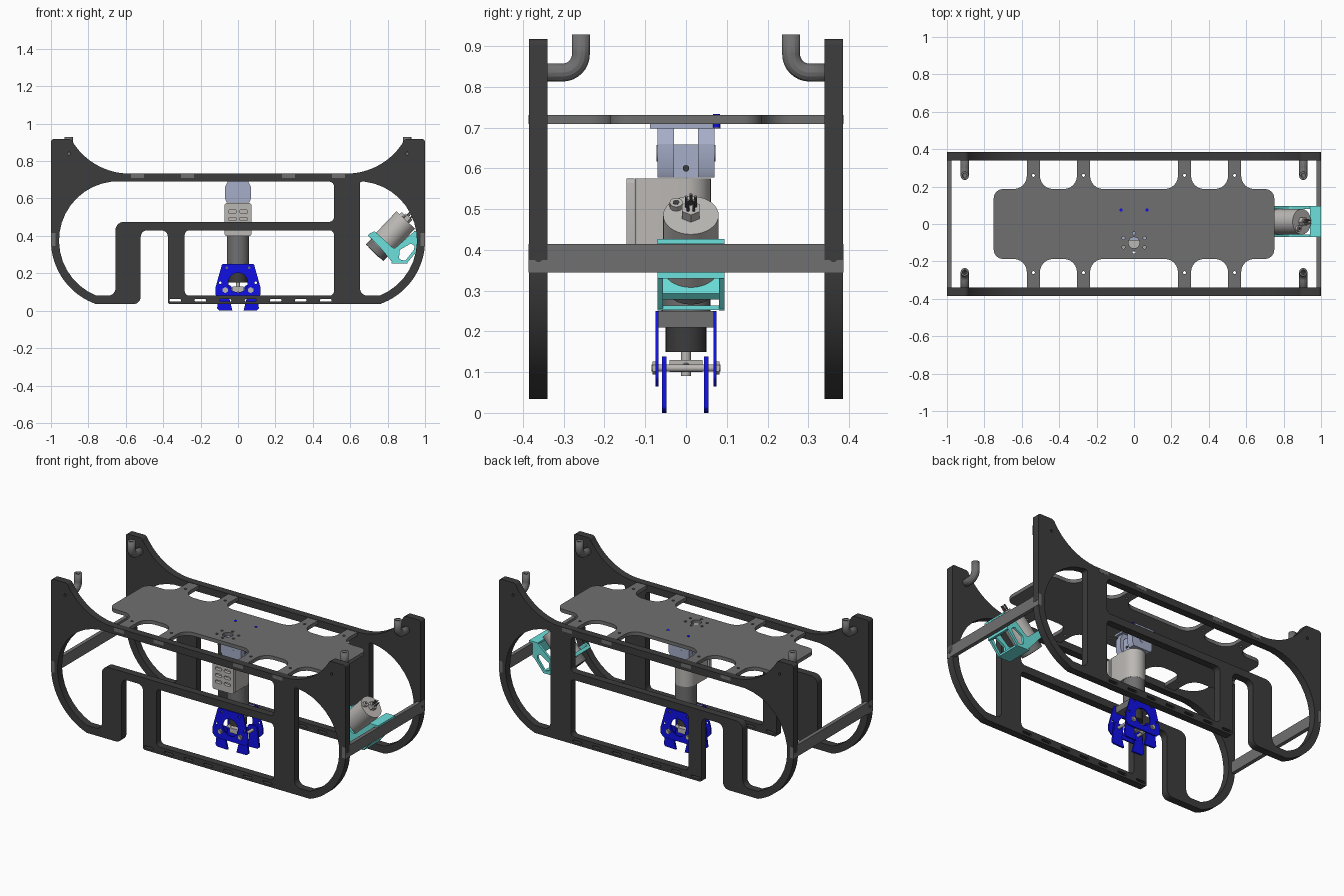
import bpy, math
from mathutils import Vector
from math import radians, cos, sin, pi

if "Cube" in bpy.data.objects:
    bpy.data.objects.remove(bpy.data.objects["Cube"])


def material(name, rgb):
    m = bpy.data.materials.new(name)
    m.diffuse_color = (*rgb, 1)
    m.use_nodes = True
    m.node_tree.nodes["Principled BSDF"].inputs["Base Color"].default_value = m.diffuse_color
    return m


DARK = material("dark_grey", (0.045, 0.045, 0.045))
MID = material("mid_grey", (0.16, 0.16, 0.16))
LIGHT = material("warm_grey", (0.5, 0.48, 0.46))
BLUE = material("blue", (0.005, 0.005, 0.8))
TEAL = material("teal", (0.15, 0.75, 0.72))
LAVENDER = material("lavender", (0.38, 0.42, 0.58))


def finish(ob, name, mat):
    ob.name = name
    ob.data.materials.clear()
    ob.data.materials.append(mat)
    bpy.ops.object.select_all(action='DESELECT')
    ob.select_set(True)
    bpy.context.view_layer.objects.active = ob
    if ob.type == 'CURVE':
        bpy.ops.object.convert(target='MESH')
        ob = bpy.context.object
    bpy.ops.object.shade_smooth_by_angle(angle=radians(25))
    return ob


def arc(cx, cy, r, a0, a1, n=16):
    return [(cx + r * cos(radians(a0 + (a1 - a0) * i / n)),
             cy + r * sin(radians(a0 + (a1 - a0) * i / n))) for i in range(n + 1)]


def circle(cx, cy, r, n=20):
    return arc(cx, cy, r, 0, 360, n)[:-1]


def rounded(points, n=6):
    """Points (x, y[, radius]) -> outline with each corner filleted."""
    out = []
    for i, p in enumerate(points):
        c = Vector(p[:2])
        r = p[2] if len(p) > 2 else 0
        if not r:
            out.append(tuple(c))
            continue
        u = (Vector(points[i - 1][:2]) - c).normalized()
        v = (Vector(points[(i + 1) % len(points)][:2]) - c).normalized()
        half = u.angle(v) / 2
        t, w = r / math.tan(half), sin(half)
        for k in range(n + 1):
            s = k / n
            a, b, d = (1 - s) ** 2, 2 * s * (1 - s) * w, s * s
            out.append(tuple(((c + u * t) * a + c * b + (c + v * t) * d) / (a + b + d)))
    return out


def slab(name, loops, centre, thick, mat, upright=True):
    """Outline with holes, extruded along y (upright) or z."""
    cu = bpy.data.curves.new(name, 'CURVE')
    cu.dimensions, cu.fill_mode, cu.extrude = '2D', 'BOTH', thick / 2
    for loop in loops:
        sp = cu.splines.new('POLY')
        sp.points.add(len(loop) - 1)
        for q, p in zip(sp.points, loop):
            q.co = (p[0], p[1], 0, 1)
        sp.use_cyclic_u = True
    ob = bpy.data.objects.new(name, cu)
    bpy.context.collection.objects.link(ob)
    if upright:
        ob.rotation_euler.x = pi / 2
        ob.location.y = centre
    else:
        ob.location.z = centre
    return finish(ob, name, mat)


def cyl(name, p0, p1, r, mat, n=32):
    p0, p1 = Vector(p0), Vector(p1)
    bpy.ops.mesh.primitive_cylinder_add(vertices=n, radius=r, depth=(p1 - p0).length,
                                        location=(p0 + p1) / 2)
    ob = bpy.context.object
    ob.rotation_euler = (p1 - p0).to_track_quat('Z', 'Y').to_euler()
    return finish(ob, name, mat)


def box(name, lo, hi, mat, rot_y=0):
    lo, hi = Vector(lo), Vector(hi)
    bpy.ops.mesh.primitive_cube_add(size=1, location=(lo + hi) / 2, rotation=(0, rot_y, 0))
    ob = bpy.context.object
    ob.scale = hi - lo
    return finish(ob, name, mat)


def flip(points):
    return [(-p[0], *p[1:]) for p in reversed(points)]


# Side panels: outer outline, window openings, slots and bolt holes
horn = [(-1, .917, .015), (-.9, .917)] + arc(-.58, 1.09, .357, 210, 270)
foot = arc(.64, .375, .36, 0, -71)
outer = rounded(horn + flip(horn) + foot
                + [(-.375, .035, .012), (-.375, .43, .035), (-.52, .43, .035), (-.52, .035, .04)]
                + flip(foot))
bow = arc(-.64, .375, .317, 96, 248)
window_top = rounded([(.513, .475, .025), (.513, .69, .025)] + bow
                     + [(-.655, .08, .04), (-.655, .475, .045)])
window_low = rounded([(-.285, .08, .025), (.513, .08, .025), (.513, .43, .025), (-.285, .43, .025)])
window_end = rounded(flip(bow) + [(.652, .69, .012), (.652, .08, .04)])
slots = [rounded([(x - .031, .048, .006), (x + .031, .048, .006),
                  (x + .031, .062, .006), (x - .031, .062, .006)], 3)
         for x in [-.335 + .134 * k for k in range(7)]]
bolts = [circle(x, .84, .008, 12) for x in (-.905, .905)]
for side, y in (("front", -.3625), ("back", .3625)):
    slab(side + "_side_panel", [outer, window_top, window_low, window_end] + slots + bolts, y, .045, DARK)

# End cross bars with bolts
for s in (-1, 1):
    box("cross_bar", (min(s * .977, s * 1.0), -.386, .345), (max(s * .977, s * 1.0), .386, .415), MID)
    for y in (-.362, .362):
        cyl("bar_bolt", (s * .99, y, .38), (s * 1.0005, y, .38), .01, DARK, 16)

# Top plate with four tabs per side
edge = [(-.75, .187, .05)]
for x in (-.538, -.27, .27, .538):
    edge += [(x - .035, .187, .07), (x - .035, .386), (x + .035, .386), (x + .035, .187, .07)]
edge += [(.75, .187, .05)]
plate = rounded(edge + [(x, -y, *r) for x, y, *r in reversed(edge)])
holes = [circle(x, y, .008, 12) for x in (-.538, -.27, .27, .538) for y in (-.26, .26)]
holes += [circle(0, -.1, .03)] + [circle(.065 * cos(a), -.1 + .05 * sin(a), .008, 10)
                                  for a in [radians(30 + 60 * k) for k in range(6)]]
slab("top_plate", [plate] + holes, .72, .022, MID, upright=False)
for x in (-.07, .07):
    cyl("plate_screw", (x, .075, .70), (x, .075, .733), .009, BLUE, 12)

# Bent hollow lifting tubes at the corners
path = [(.36, .835)] + arc(.303, .88, .045, 270, 180, 8) + [(.258, .928)]
for sx in (-1, 1):
    for sy in (-1, 1):
        cu = bpy.data.curves.new("lifting_tube", 'CURVE')
        cu.dimensions, cu.bevel_depth, cu.bevel_resolution = '3D', .0225, 5
        sp = cu.splines.new('POLY')
        sp.points.add(len(path) - 1)
        for q, (y, z) in zip(sp.points, path):
            q.co = (sx * .905, sy * y, z, 1)
        ob = bpy.data.objects.new("lifting_tube", cu)
        bpy.context.collection.objects.link(ob)
        ob = finish(ob, "lifting_tube", MID)
        wall = ob.modifiers.new("wall", 'SOLIDIFY')
        wall.thickness, wall.offset = .011, -1

# Hanging bracket under the plate
box("bracket_flange", (-.065, -.088, .698), (.065, .085, .711), LAVENDER)
leg = [(-.05, .7), (.05, .7), (.07, .66), (.07, .6), (.06, .578), (-.06, .578), (-.07, .6), (-.07, .66)]
for y in (-.05, .05):
    slab("bracket_leg", [leg], y, .04, LAVENDER)
    cyl("bracket_boss", (0, y, .637), (0, y * 1.46, .637), .02, LAVENDER)
box("bracket_web", (-.05, -.035, .578), (.05, .035, .658), LAVENDER)
cyl("bracket_bolt", (.05, 0, .6), (.054, 0, .6), .008, DARK, 12)

# Gearbox housing with slotted cover
housing = rounded([(-.065, -.125, .01), (.065, -.125, .01)] + arc(0, -.002, .063, 0, 180))
slab("gearbox_housing", [housing], .488, .175, LIGHT, upright=False)
vents = [rounded([(x - .022, z - .009, .008), (x + .022, z - .009, .008),
                  (x + .022, z + .009, .008), (x - .022, z + .009, .008)], 3)
         for x in (-.03, .03) for z in (.45, .49, .53)]
cover = rounded([(-.072, .4, .012), (.072, .4, .012), (.072, .575, .012), (-.072, .575, .012)])
slab("gearbox_cover", [cover] + vents, -.136, .02, LIGHT)

# Drive motor and lead screw
cyl("drive_motor", (0, 0, .15), (0, 0, .42), .05, DARK)
cyl("motor_sleeve", (0, 0, .25), (0, 0, .405), .06, MID)
box("motor_mount", (-.07, -.068, .21), (.07, .068, .25), MID)
cyl("lead_screw", (0, 0, .09), (0, 0, .16), .012, LIGHT, 16)
box("screw_nut", (-.03, -.04, .1), (.03, .04, .13), LIGHT)

# Gripper plates, fingers and pivots
half = [(.085, .25, .01), (.12, .125, .01), (.12, .085, .01), (.1, .065, .01)]
grip = rounded(half + flip(half))
grip_holes = [circle(0, .15, .052, 28)] + [circle(s * x, z, .007, 10)
                                           for s in (-1, 1) for x, z in ((.06, .23), (.095, .15))]
finger = [(.03, .135, .015), (.095, .14, .015), (.112, .012, .008), (.1, .002), (.03, 0), (.045, .06, .02)]
for y in (-.071, .071):
    slab("gripper_plate", [grip] + grip_holes, y, .007, BLUE)
for s in (-1, 1):
    f = rounded(finger if s > 0 else flip(finger))
    for y in (-.053, .05):
        slab("gripper_finger", [f], y, .011, BLUE)
    cyl("finger_pivot", (s * .068, -.085, .11), (s * .068, .085, .11), .009, LIGHT, 16)
    for y in (-.078, .078):
        cyl("pivot_nut", (s * .068, y - .004, .11), (s * .068, y + .004, .11), .016, LIGHT, 6)
    cyl("finger_link", (0, 0, .115), (s * .068, 0, .11), .01, LIGHT, 12)

# Tilted camera: lens, body and rear connectors
lens, rear = Vector((.73, .012, .31)), Vector((.897, .012, .485))
axis = (rear - lens).normalized()
across = Vector((-axis.z, 0, axis.x))
cyl("camera_body", lens + axis * .04, rear, .068, LIGHT, 40)
cyl("camera_lens_ring", lens, lens + axis * .05, .064, MID, 24)
cyl("camera_lens_glass", lens - axis * .002, lens + axis * .01, .045, DARK, 24)
cyl("camera_connector", rear, rear + axis * .025, .025, LIGHT, 6)
for k in range(5):
    a = 2 * pi * k / 5
    p = rear + across * .012 * cos(a) + Vector((0, .012 * sin(a), 0))
    cyl("connector_pin", p, p + axis * .06, .0035, MID, 8)
p = rear + across * .03 + Vector((0, -.036, 0))
cyl("camera_port", p, p + axis * .015, .016, LIGHT, 20)
cyl("camera_port_socket", p, p + axis * .016, .008, DARK, 16)

# Camera bracket: side plates, clamp and bar hook
cheek = rounded([(.70, .41, .01), (.73, .425, .01), (.835, .33, .015), (.92, .405, .02), (.95, .427), (1.0, .427),
                 (1.0, .416), (.975, .416), (.975, .34), (.90, .25, .01), (.82, .265, .02)])
cut = rounded([(.86, .275, .01), (.865, .325, .01), (.925, .36, .01), (.945, .345, .01),
               (.94, .325, .01), (.895, .267, .01)])
for y in (-.063, .088):
    slab("camera_bracket_cheek", [cheek, cut], y, .014, TEAL)
c = lens + axis * .052
box("camera_clamp", c - Vector((.01, .08, .09)), c + Vector((.01, .08, .09)), TEAL, -math.atan2(axis.z, axis.x))
box("camera_bracket_hook", (.94, -.07, .416), (1.0, .095, .427), TEAL)
box("camera_bracket_back", (.962, -.07, .33), (.976, .095, .42), TEAL)
box("camera_bracket_foot", (.82, -.07, .252), (.905, .095, .264), TEAL)
